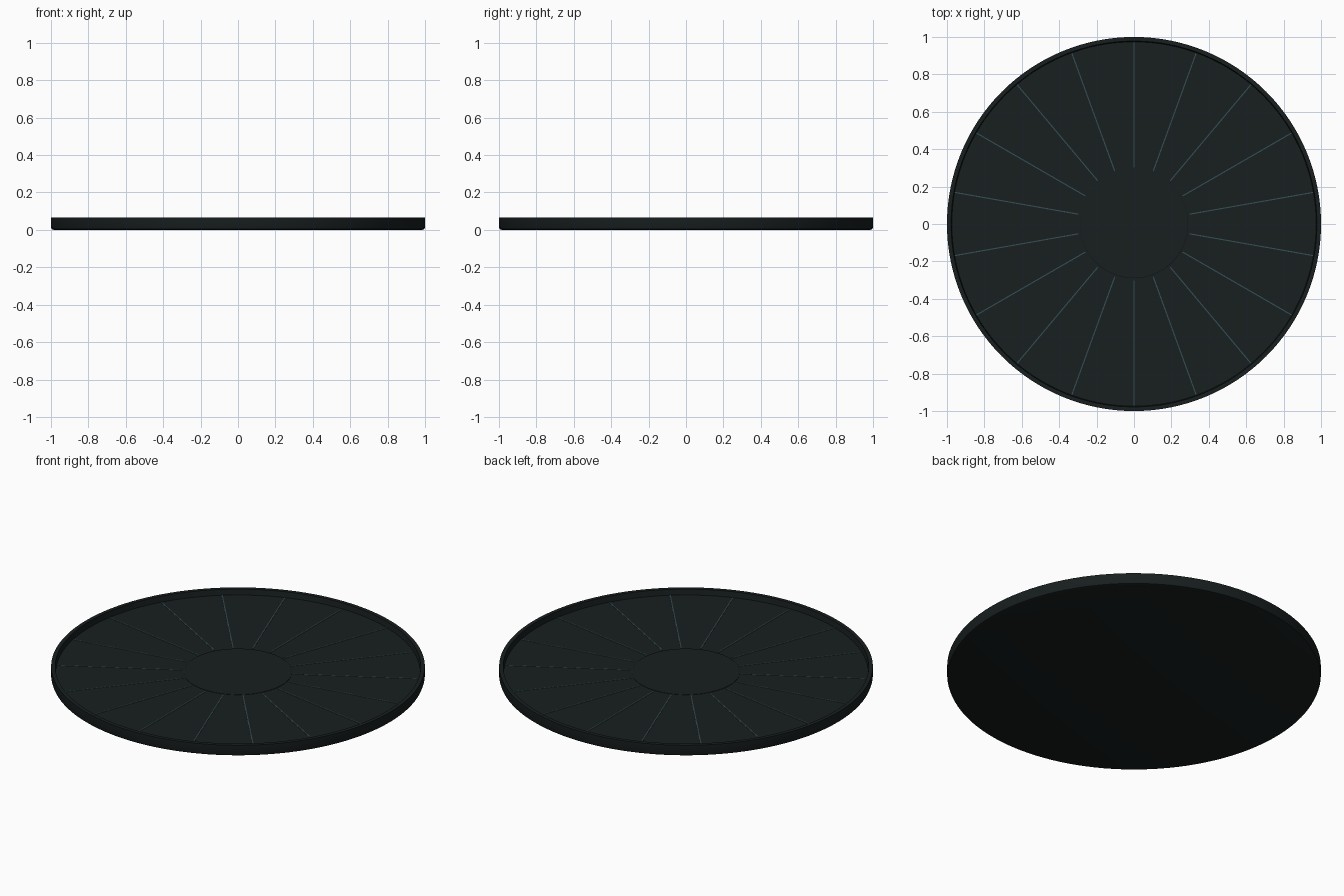
import bpy, bmesh, math

if "Cube" in bpy.data.objects:
    bpy.data.objects.remove(bpy.data.objects["Cube"])

SEGS = 128
SPOKES = 18


def material(name, color):
    m = bpy.data.materials.new(name)
    m.diffuse_color = (*color, 1)
    m.use_nodes = True
    m.node_tree.nodes["Principled BSDF"].inputs["Base Color"].default_value = m.diffuse_color
    return m


def finish(bm, name, mat):
    bmesh.ops.recalc_face_normals(bm, faces=bm.faces)
    me = bpy.data.meshes.new(name)
    bm.to_mesh(me)
    bm.free()
    me.materials.append(mat)
    ob = bpy.data.objects.new(name, me)
    bpy.context.collection.objects.link(ob)
    return ob


def lathe(name, profile, mat):
    bm = bmesh.new()
    verts = [bm.verts.new((r, 0, z)) for r, z in profile]
    edges = [bm.edges.new(p) for p in zip(verts, verts[1:])]
    bmesh.ops.spin(bm, geom=verts + edges, cent=(0, 0, 0), axis=(0, 0, 1),
                   angle=math.tau, steps=SEGS, use_duplicate=False)
    bmesh.ops.remove_doubles(bm, verts=bm.verts, dist=1e-5)
    ob = finish(bm, name, mat)
    bpy.ops.object.select_all(action='DESELECT')
    ob.select_set(True)
    bpy.context.view_layer.objects.active = ob
    bpy.ops.object.shade_smooth_by_angle(angle=math.radians(30))
    return ob


dark = material("dark_body", (0.009, 0.013, 0.013))
teal = material("teal_line", (0.035, 0.075, 0.09))

# Shallow tray: chamfered base, thin raised rim, recessed floor
FLOOR = 0.032
lathe("tray", [(0, 0), (0.985, 0), (0.996, 0.004), (1, 0.014), (1, 0.065),
               (0.978, 0.065), (0.974, FLOOR), (0, FLOOR)], dark)

# Central hub disc, barely proud of the floor
lathe("hub", [(0.29, FLOOR - 0.004), (0.29, FLOOR + 0.002),
              (0.287, FLOOR + 0.004), (0, FLOOR + 0.004)], dark)

# Thin radial lines on the floor
bm = bmesh.new()
for i in range(SPOKES):
    a = math.tau * (i + 0.5) / SPOKES
    geo = bmesh.ops.create_cube(bm, size=1)["verts"]
    bmesh.ops.scale(bm, vec=(0.672, 0.006, 0.004), verts=geo)
    bmesh.ops.translate(bm, vec=(0.637, 0, FLOOR), verts=geo)
    c, s = math.cos(a), math.sin(a)
    for v in geo:
        x, y = v.co.x, v.co.y
        v.co.x, v.co.y = x * c - y * s, x * s + y * c
finish(bm, "radial_lines", teal)
